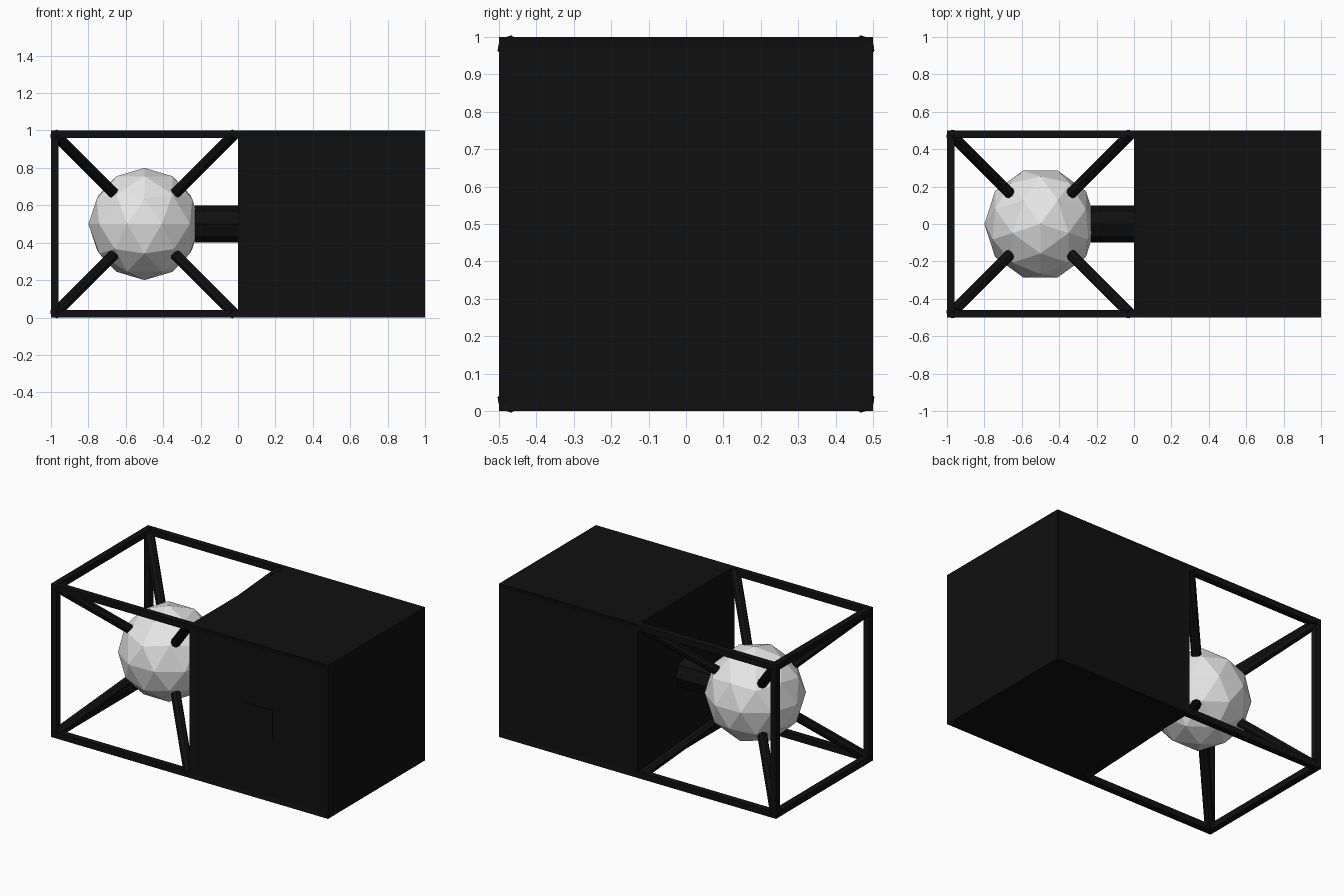
import bpy
import bmesh
from itertools import product
from mathutils import Vector, Matrix

if "Cube" in bpy.data.objects:
    bpy.data.objects.remove(bpy.data.objects["Cube"])


def material(name, value):
    mat = bpy.data.materials.new(name)
    mat.use_nodes = True
    colour = (value, value, value, 1)
    mat.diffuse_color = colour
    mat.node_tree.nodes["Principled BSDF"].inputs["Base Color"].default_value = colour
    return mat


BLACK = material("matte black", 0.005)
GREY = material("light grey", 0.8)
BAR = 0.04
CENTRE = Vector((-0.5, 0, 0.5))


def finish(name, bm, mat):
    mesh = bpy.data.meshes.new(name)
    bm.to_mesh(mesh)
    bm.free()
    mesh.materials.append(mat)
    obj = bpy.data.objects.new(name, mesh)
    bpy.context.collection.objects.link(obj)
    return obj


def box_mesh(low, high):
    low, high = Vector(low), Vector(high)
    bm = bmesh.new()
    place = Matrix.Translation((low + high) / 2) @ Matrix.Diagonal((*(high - low), 1))
    bmesh.ops.create_cube(bm, size=1, matrix=place)
    return bm


def rod(name, start, end, radius, sides):
    start, end = Vector(start), Vector(end)
    axis = end - start
    bm = bmesh.new()
    place = Matrix.Translation((start + end) / 2) @ axis.to_track_quat("Z", "Y").to_matrix().to_4x4()
    bmesh.ops.create_cone(bm, cap_ends=True, segments=sides, radius1=radius,
                          radius2=radius, depth=axis.length, matrix=place)
    return finish(name, bm, BLACK)


# Closed housing with slightly sunken panels inside its edge frame
bm = box_mesh((0, -0.5, 0), (1, 0.5, 1))
bmesh.ops.inset_individual(bm, faces=bm.faces[:], thickness=BAR, depth=-0.005)
finish("housing", bm, BLACK)

# Small square hatch on the front panel
finish("front_hatch", box_mesh((0.4, -0.5, 0.4), (0.6, -0.49, 0.6)), BLACK)

# Open cage: four long rails and a square end frame
for side, level in product((-1, 1), (0, 1)):
    y0, y1 = sorted((side * 0.5, side * (0.5 - BAR)))
    z0, z1 = sorted((level, abs(level - BAR)))
    finish("cage_rail", box_mesh((-1, y0, z0), (0, y1, z1)), BLACK)
for side in (-1, 1):
    y0, y1 = sorted((side * 0.5, side * (0.5 - BAR)))
    finish("end_post", box_mesh((-1, y0, BAR), (-1 + BAR, y1, 1 - BAR)), BLACK)
for level in (0, 1 - BAR):
    finish("end_crossbar", box_mesh((-1, BAR - 0.5, level),
                                    (-1 + BAR, 0.5 - BAR, level + BAR)), BLACK)

# Diagonal struts from every cage corner into the ball
for signs in product((-1, 1), repeat=3):
    direction = Vector(signs)
    rod("corner_strut", CENTRE + direction * 0.48, CENTRE + direction * 0.155, 0.03, 8)

# Faceted ball
bm = bmesh.new()
bmesh.ops.create_icosphere(bm, subdivisions=2, radius=0.3)
bmesh.ops.rotate(bm, verts=bm.verts, matrix=Matrix(((0, 1, 0), (-1, 0, 0), (0, 0, 1))))
bmesh.ops.translate(bm, verts=bm.verts, vec=CENTRE)
finish("faceted_ball", bm, GREY)

# Round connector between ball and housing
rod("connector", (-0.23, 0, 0.5), (0.02, 0, 0.5), 0.1, 8)
